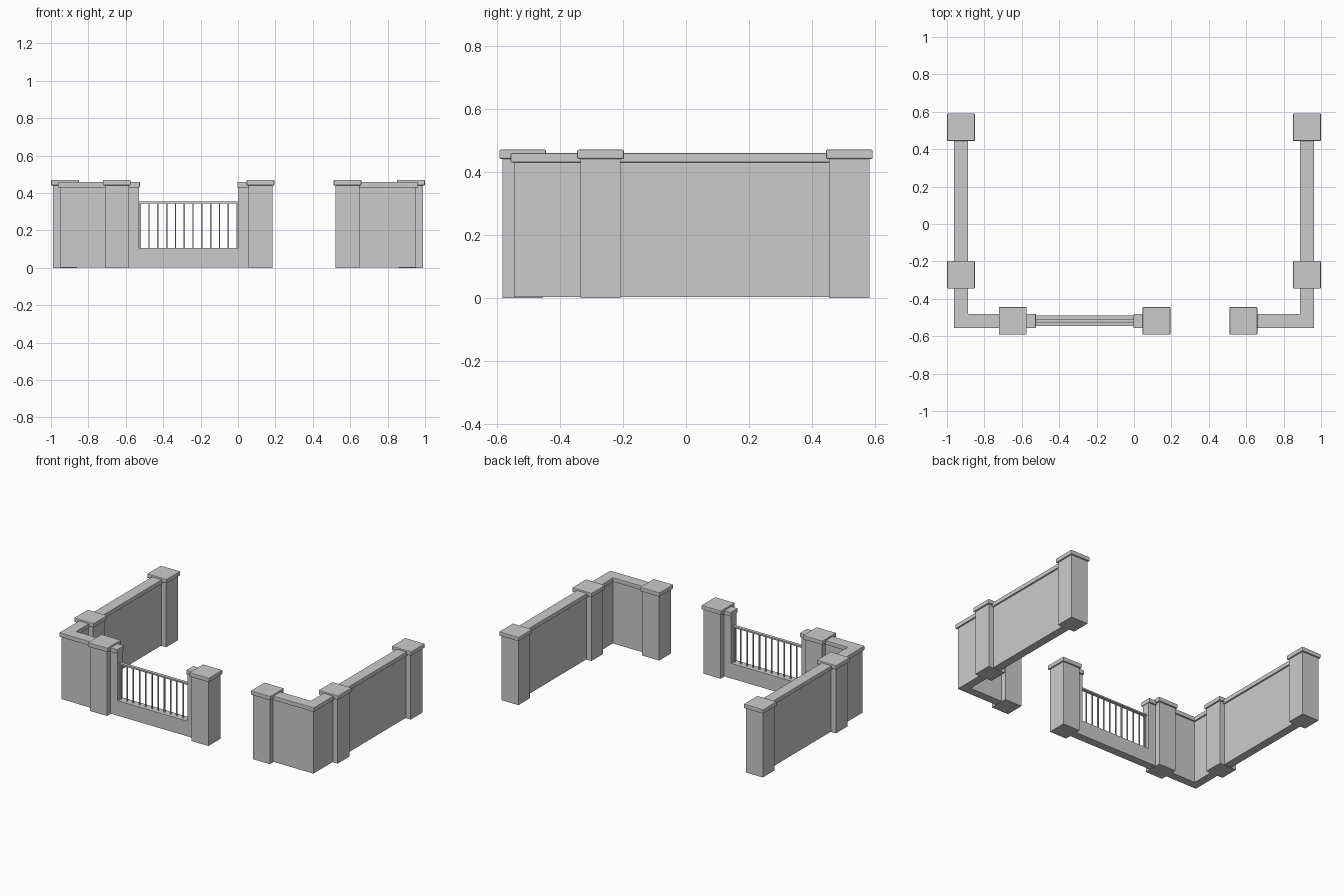
import bpy, bmesh

if "Cube" in bpy.data.objects:
    bpy.data.objects.remove(bpy.data.objects["Cube"])

SIDE_X, ROW_Y, MID_Y = 0.925, 0.518, -0.271   # wall centre lines
WALL_H, CAP_H = 0.028, 0.038                  # half thickness of wall and coping


def prism(name, pts, z0, z1, bevel=0):
    """Extrude a flat outline from z0 to z1."""
    bm = bmesh.new()
    face = bm.faces.new([bm.verts.new((x, y, z0)) for x, y in pts])
    ext = bmesh.ops.extrude_face_region(bm, geom=[face])
    top = [v for v in ext["geom"] if isinstance(v, bmesh.types.BMVert)]
    bmesh.ops.translate(bm, verts=top, vec=(0, 0, z1 - z0))
    bmesh.ops.recalc_face_normals(bm, faces=bm.faces)
    mesh = bpy.data.meshes.new(name)
    bm.to_mesh(mesh)
    bm.free()
    obj = bpy.data.objects.new(name, mesh)
    bpy.context.collection.objects.link(obj)
    if bevel:
        mod = obj.modifiers.new("soft_edges", "BEVEL")
        mod.width, mod.segments = bevel, 2
    return obj


def box(name, x0, x1, y0, y1, z0, z1, bevel=0):
    return prism(name, [(x0, y0), (x1, y0), (x1, y1), (x0, y1)], z0, z1, bevel)


def pillar(name, x, y):
    box(name, x - 0.064, x + 0.064, y - 0.064, y + 0.064, 0, 0.442)
    box(name + "_cap", x - 0.074, x + 0.074, y - 0.074, y + 0.074, 0.441, 0.47, 0.004)


def corner_outline(side, end_x, h):
    """L-shaped outline from the back pillar round the corner to end_x."""
    s = side * SIDE_X
    out, inn = s + side * h, s - side * h
    return [(out, ROW_Y), (out, -ROW_Y - h), (end_x, -ROW_Y - h),
            (end_x, -ROW_Y + h), (inn, -ROW_Y + h), (inn, ROW_Y)]


# Two L-shaped corner walls with coping and pillars
for label, side, end_x in (("left", -1, -0.648), ("right", 1, 0.585)):
    prism(label + "_wall", corner_outline(side, end_x, WALL_H), 0.003, 0.435)
    prism(label + "_coping", corner_outline(side, end_x, CAP_H), 0.43, 0.459, 0.003)
    pillar(label + "_back_pillar", side * SIDE_X, ROW_Y)
    pillar(label + "_middle_pillar", side * SIDE_X, MID_Y)
    pillar(label + "_front_pillar", end_x, -ROW_Y)

# Fence section between the left front pillar and the entrance pillar
pillar("entrance_pillar", 0.12, -ROW_Y)
FX0, FX1 = -0.529, 0.001
box("low_wall", -0.648, 0.12, -ROW_Y - WALL_H, -ROW_Y + WALL_H, 0.003, 0.106)
for label, x0, x1, c0, c1 in (("left", -0.648, FX0, -0.648, FX0 + 0.004),
                              ("right", FX1, 0.12, FX1 - 0.004, 0.12)):
    box(label + "_stub_wall", x0, x1, -ROW_Y - WALL_H, -ROW_Y + WALL_H, 0.1, 0.435)
    box(label + "_stub_coping", c0, c1, -ROW_Y - CAP_H, -ROW_Y + CAP_H, 0.43, 0.459, 0.003)

# Metal railing
box("top_rail", FX0, FX1, -ROW_Y - 0.011, -ROW_Y + 0.011, 0.345, 0.355)
BARS = 12
for i in range(BARS):
    x = FX0 + 0.006 + (FX1 - FX0 - 0.012) * i / (BARS - 1)
    box(f"railing_bar_{i + 1}", x - 0.0035, x + 0.0035,
        -ROW_Y - 0.0035, -ROW_Y + 0.0035, 0.104, 0.347)
